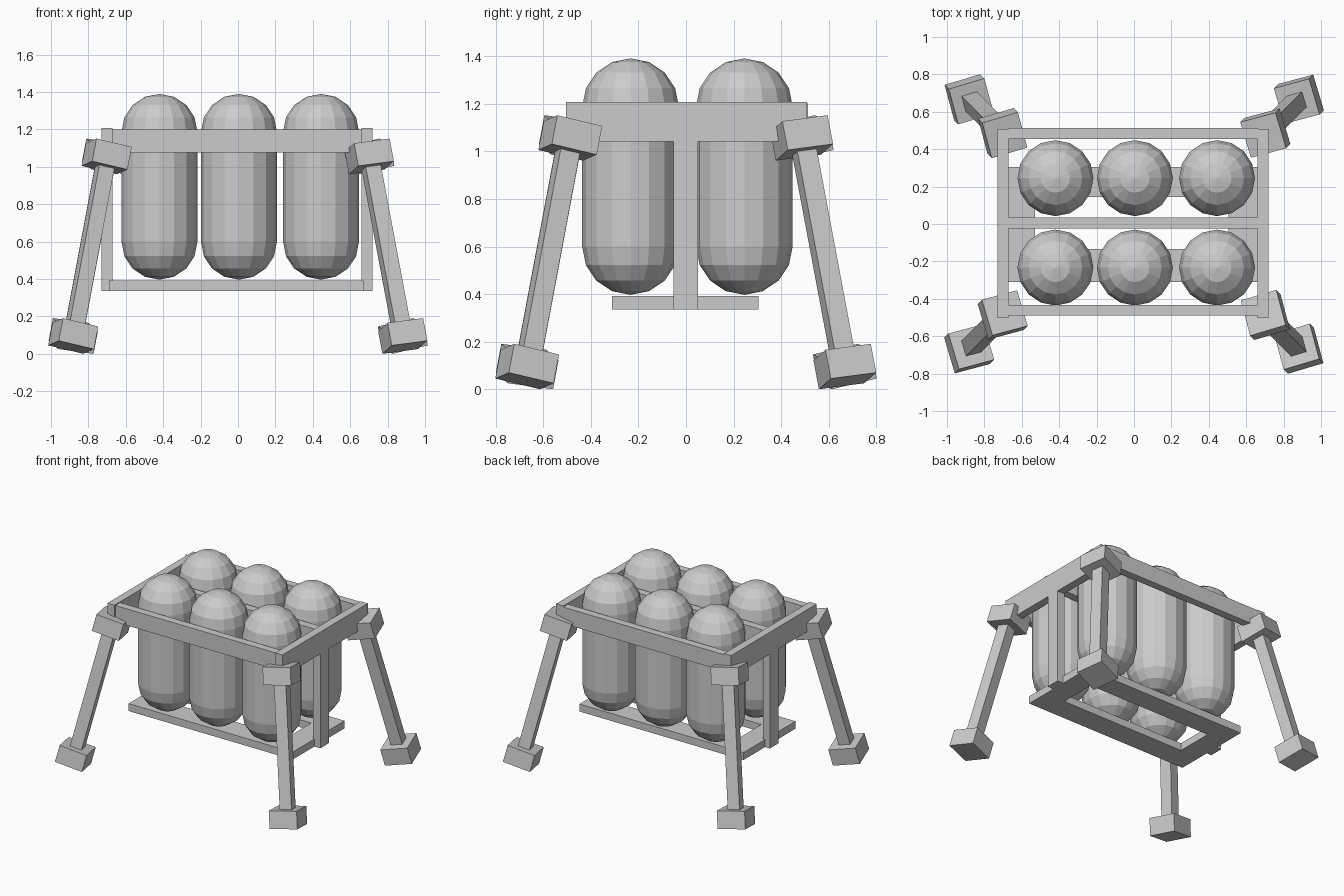
import bpy, bmesh, math
from mathutils import Matrix, Vector

if "Cube" in bpy.data.objects:
    bpy.data.objects.remove(bpy.data.objects["Cube"])


def add(name, bm, matrix=None):
    bmesh.ops.recalc_face_normals(bm, faces=bm.faces)
    mesh = bpy.data.meshes.new(name)
    bm.to_mesh(mesh)
    bm.free()
    ob = bpy.data.objects.new(name, mesh)
    if matrix:
        ob.matrix_world = matrix
    bpy.context.collection.objects.link(ob)
    return ob


def cuboid(name, size, matrix):
    bm = bmesh.new()
    bmesh.ops.create_cube(bm, size=1, matrix=Matrix.Diagonal((*size, 1)))
    return add(name, bm, matrix)


def box(name, x0, x1, y0, y1, z0, z1):
    centre = Vector((x0 + x1, y0 + y1, z0 + z1)) / 2
    return cuboid(name, (x1 - x0, y1 - y0, z1 - z0), Matrix.Translation(centre))


# Tanks: 16-sided capsules spun from a half outline
def tank(name, x, y, r=0.203, z0=0.60, z1=1.187, rings=4):
    bm = bmesh.new()
    angles = [math.pi / 2 * i / rings for i in range(rings + 1)]
    pts = [(r * math.sin(a), z0 - r * math.cos(a)) for a in angles]
    pts += [(r * math.cos(a), z1 + r * math.sin(a)) for a in angles]
    vs = [bm.verts.new((px, 0, pz)) for px, pz in pts]
    es = [bm.edges.new(pair) for pair in zip(vs, vs[1:])]
    bmesh.ops.spin(bm, geom=vs + es, cent=(0, 0, 0), axis=(0, 0, 1),
                   angle=math.tau, steps=16, use_merge=False)
    bmesh.ops.remove_doubles(bm, verts=bm.verts, dist=1e-4)
    add(name, bm, Matrix.Translation((x, y, 0)))


for row, y in (("front", -0.233), ("back", 0.245)):
    for col, x in (("left", -0.42), ("middle", 0.005), ("right", 0.444)):
        tank(f"tank_{row}_{col}", x, y)

# Upper frame
for name, y0, y1 in (("front", -0.49, -0.433), ("middle", -0.024, 0.036),
                     ("back", 0.455, 0.512)):
    box(f"upper_rail_{name}", -0.672, 0.662, y0, y1, 1.076, 1.20)
for name, x0, x1 in (("left", -0.73, -0.672), ("right", 0.66, 0.72)):
    box(f"upper_side_{name}", x0, x1, -0.503, 0.508, 1.042, 1.207)
    # Hanging post carrying the lower frame
    box(f"post_{name}", x0, x1, -0.053, 0.05, 0.336, 1.05)

# Lower frame: two long planks and two end planks
for name, y0, y1 in (("front", -0.31, -0.135), ("back", 0.145, 0.305)):
    box(f"lower_rail_{name}", -0.69, 0.67, y0, y1, 0.336, 0.392)
for name, x0, x1 in (("left", -0.69, -0.53), ("right", 0.505, 0.67)):
    box(f"lower_side_{name}", x0, x1, -0.135, 0.145, 0.336, 0.392)

# Splayed legs: shaft with a block at each end, twisted 15 degrees in plan
up = Vector((0.18, -0.18, 0.96)).normalized()
side = Vector((math.cos(math.radians(15)), math.sin(math.radians(15)), 0))
side = (side - up * side.dot(up)).normalized()
frame = Matrix((side, up.cross(side), up)).transposed().to_4x4()
corners = (("back_left", -1, 1), ("front_left", -1, -1),
           ("front_right", 1, -1), ("back_right", 1, 1))
for i, (name, sx, sy) in enumerate(corners):
    rot = Matrix.Rotation(math.pi / 2 * i, 4, 'Z') @ frame
    top = Vector((sx * 0.702, sy * 0.486, 1.056))
    foot = Vector((sx * 0.881, sy * 0.667, 0.096))
    mid = (top + foot) / 2
    cuboid(f"leg_cap_{name}", (0.2, 0.2, 0.125), Matrix.Translation(top) @ rot)
    cuboid(f"leg_foot_{name}", (0.2, 0.2, 0.125), Matrix.Translation(foot) @ rot)
    cuboid(f"leg_shaft_{name}", (0.085, 0.085, (top - foot).length),
           Matrix.Translation(mid) @ rot)
